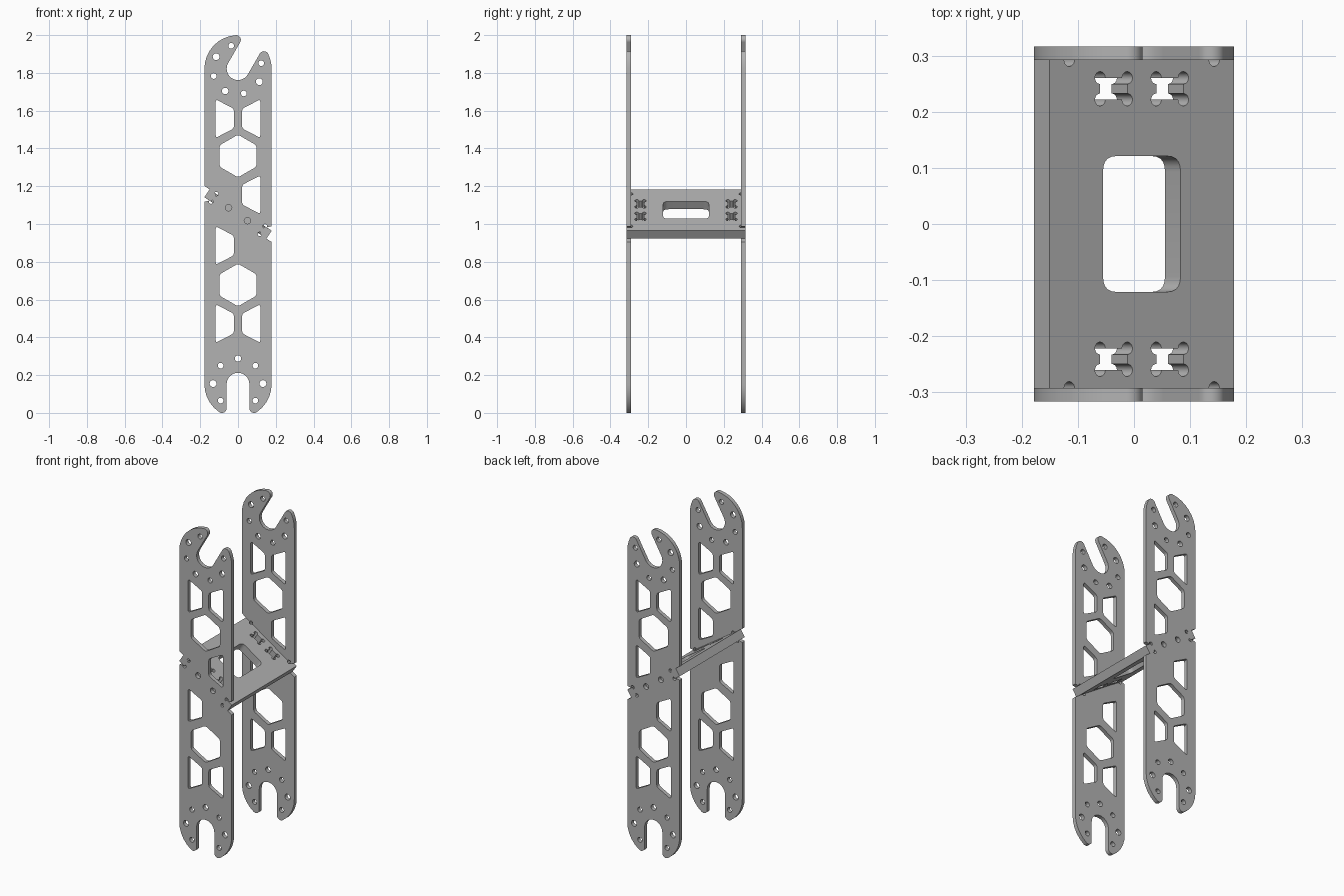
import bpy
from math import sin, cos, pi, radians, sqrt, atan2, degrees
from mathutils import Matrix, Vector

cube = bpy.data.objects.get("Cube")
if cube:
    bpy.data.objects.remove(cube)

R, SLOT, TIP = 0.178, 0.06, 0.025      # plate half width, slot and tip radii
THICK, OUTER_Y = 0.024, 0.316          # side plate thickness and outer face
MID_Z, TILT = 1.053, radians(33.6)     # shelf centre and slope
SHELF_T, SHELF_HALF, TAB = 0.05, 0.1975, 0.155
BONE = 0.011                           # relief radius in inside corners

grey = bpy.data.materials.new("plain grey")
grey.use_nodes = True
grey.diffuse_color = (0.45, 0.45, 0.45, 1)
grey.node_tree.nodes["Principled BSDF"].inputs["Base Color"].default_value = grey.diffuse_color


def arc(c, r, a0, a1):
    n = max(3, int(abs(a1 - a0) / 10))
    angles = [radians(a0 + (a1 - a0) * i / n) for i in range(n + 1)]
    return [(c[0] + r * cos(a), c[1] + r * sin(a)) for a in angles]


def circle(c, r):
    return arc(c, r, 0, 360)[:-1]


def negate(pts, cz=0.0):
    return [(-x, 2 * cz - y) for x, y in pts]


def rounded(pts, d):
    """Polygon with softened corners."""
    out = []
    for i, p in enumerate(pts):
        p = Vector(p)
        a = p + (Vector(pts[i - 1]) - p).normalized() * d
        b = p + (Vector(pts[(i + 1) % len(pts)]) - p).normalized() * d
        for k in range(6):
            t = k / 5
            out.append(tuple(a * (1 - t) ** 2 + p * 2 * t * (1 - t) + b * t * t))
    return out


def sheet(name, loops, depth, matrix):
    """Extruded flat sheet: first loop is the outline, the rest are holes."""
    curve = bpy.data.curves.new(name, "CURVE")
    curve.dimensions = "2D"
    curve.fill_mode = "BOTH"
    curve.extrude = depth / 2
    for loop in loops:
        s = curve.splines.new("POLY")
        s.points.add(len(loop) - 1)
        for point, (x, y) in zip(s.points, loop):
            point.co = (x, y, 0, 1)
        s.use_cyclic_u = True
    temp = bpy.data.objects.new(name + "_curve", curve)
    bpy.context.collection.objects.link(temp)
    dg = bpy.context.evaluated_depsgraph_get()
    mesh = bpy.data.meshes.new_from_object(temp.evaluated_get(dg))
    bpy.data.objects.remove(temp)
    mesh.name = name
    mesh.materials.clear()
    mesh.materials.append(grey)
    ob = bpy.data.objects.new(name, mesh)
    bpy.context.collection.objects.link(ob)
    ob.matrix_world = matrix
    bpy.ops.object.select_all(action="DESELECT")
    ob.select_set(True)
    bpy.context.view_layer.objects.active = ob
    bpy.ops.object.mode_set(mode="EDIT")
    bpy.ops.mesh.select_all(action="SELECT")
    bpy.ops.mesh.remove_doubles(threshold=0.0001)
    bpy.ops.mesh.normals_make_consistent(inside=False)
    bpy.ops.object.mode_set(mode="OBJECT")
    bpy.ops.object.shade_smooth_by_angle(angle=radians(30))
    return ob


# Forked plate ends
ALONG = sqrt((R - TIP) ** 2 - (SLOT + TIP) ** 2)
BETA = degrees(atan2(SLOT + TIP, ALONG))


def local(c, phi, along, side):
    a = radians(phi)
    return (c[0] + along * cos(a) - side * sin(a), c[1] + along * sin(a) + side * cos(a))


def fork(c, phi, start):
    first = local(c, phi, ALONG, -(SLOT + TIP))
    second = local(c, phi, ALONG, SLOT + TIP)
    return (arc(c, R, start, phi - BETA) + arc(first, TIP, phi - BETA, phi + 90)[1:]
            + arc(c, SLOT, phi - 90, phi - 270)
            + arc(second, TIP, phi - 90, phi + BETA) + arc(c, R, phi + BETA, start + 180)[1:])


def fork_holes(c, phi):
    holes = [circle(local(c, phi, -0.136, 0), 0.017)]
    for s in (-1, 1):
        holes += [circle(local(c, phi, along, s * side), r) for along, side, r in
                  ((-0.098, 0.092, 0.015), (-0.003, 0.132, 0.018), (0.087, 0.092, 0.015))]
    return holes


# Tilted notch that receives a shelf tab
def tilted(p):
    u, v = p
    return (u * cos(TILT) + v * sin(TILT), MID_Z - u * sin(TILT) + v * cos(TILT))


half_t = SHELF_T / 2
mouth = ((R + half_t * sin(TILT)) / cos(TILT), -half_t)
notch = [tilted(p) for p in [mouth] + arc((TAB, -half_t), BONE, 0, -270)
         + arc((TAB, half_t), BONE, -90, -360)] + [(R, 0.988)]

TOP, BOTTOM = (0, 1.822), (0, 0.152)
outline = fork(BOTTOM, 270, 180) + notch + fork(TOP, 60, 0) + negate(notch, MID_Z)
loops = [outline] + fork_holes(BOTTOM, 270) + fork_holes(TOP, 60)

# Hexagon and trapezoid lightening windows, pivot holes
for z in (1.36, 0.677):
    loops.append(rounded([(0.113 * sin(k * pi / 3), z + 0.113 * cos(k * pi / 3))
                          for k in range(6)], 0.014))
for s, z in ((-1, 1.558), (1, 1.558), (1, 1.155), (-1, 0.886), (-1, 0.473), (1, 0.473)):
    loops.append(rounded([(s * 0.118, z - 0.102), (s * 0.118, z + 0.102),
                          (s * 0.022, z + 0.052), (s * 0.022, z - 0.052)], 0.014))
pivot = circle((0.05, 1.018), 0.017)
loops += [pivot, negate(pivot, MID_Z - 0.001)]

for name, s in (("front_side_plate", -1), ("back_side_plate", 1)):
    place = Matrix.Translation((0, s * (OUTER_Y - THICK / 2), 0)) @ Matrix.Rotation(pi / 2, 4, "X")
    sheet(name, loops, THICK, place)

# Tilted shelf with four tabs, a window and relieved sockets
INNER_Y = OUTER_Y - THICK
half = ([(SHELF_HALF, OUTER_Y), (TAB, OUTER_Y)] + arc((TAB, INNER_Y), BONE, 90, -180)
        + arc((-TAB, INNER_Y), BONE, 0, -270) + [(-TAB, OUTER_Y), (-SHELF_HALF, OUTER_Y)])
shelf = [half + negate(half)]
shelf.append(rounded([(-0.083, -0.121), (0.083, -0.121), (0.083, 0.121), (-0.083, 0.121)], 0.028))


def socket(cu, cv, a=0.029, b=0.0195):
    pts = []
    for k, (su, sv) in enumerate(((1, 1), (-1, 1), (-1, -1), (1, -1))):
        pts += arc((cu + su * a, cv + sv * b), BONE, 90 * k - 90, 90 * k + 180)
    return pts


shelf += [socket(u, v) for u in (-0.06, 0.06) for v in (-0.241, 0.241)]
sheet("tilted_shelf", shelf, SHELF_T,
      Matrix.Translation((0, 0, MID_Z)) @ Matrix.Rotation(TILT, 4, "Y"))
